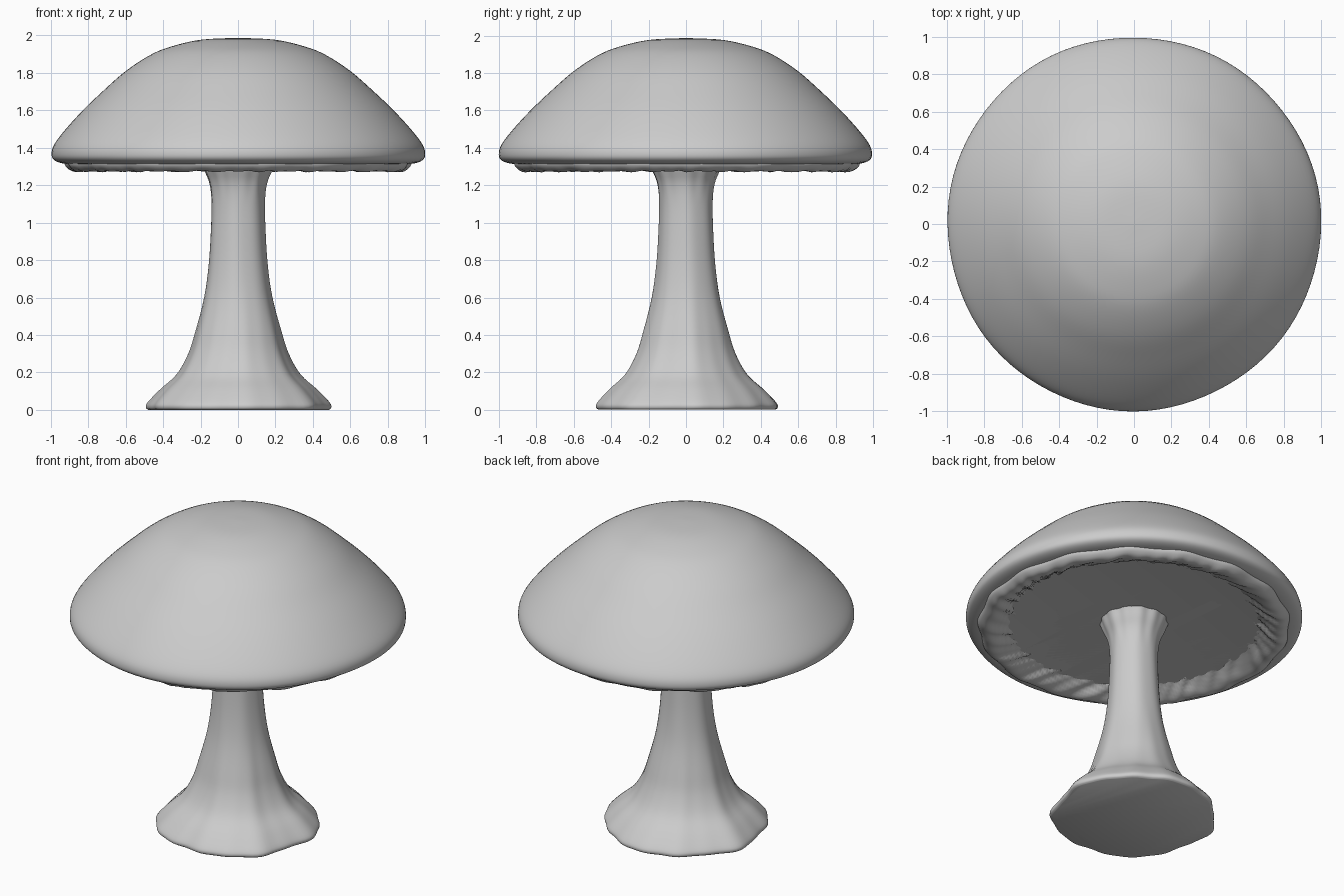
import bpy, bmesh, math
from mathutils import Vector

cube = bpy.data.objects.get("Cube")
if cube:
    bpy.data.objects.remove(cube)

GREY = (0.6, 0.6, 0.6, 1)
mat = bpy.data.materials.new("plain_grey")
mat.use_nodes = True
mat.diffuse_color = GREY
mat.node_tree.nodes["Principled BSDF"].inputs["Base Color"].default_value = GREY


def spline(points, steps):
    """Smooth curve through the profile points."""
    out = []
    for i in range(len(points) - 1):
        a, b, c, d = (Vector(points[max(0, min(j, len(points) - 1))])
                      for j in range(i - 1, i + 3))
        for s in range(steps):
            t = s / steps
            out.append(0.5 * (2 * b + (c - a) * t + (2 * a - 5 * b + 4 * c - d) * t**2
                              + (3 * b - a - 3 * c + d) * t**3))
    return out + [Vector(points[-1])]


def lathe(name, profile, shape, sides, angle):
    """Spin a profile, letting shape(r, z, a) bend each ring; cap both ends."""
    bm = bmesh.new()
    rings = []
    for r, z in profile:
        ring = []
        for i in range(sides):
            a = math.tau * i / sides
            rr, zz = shape(r, z, a)
            ring.append(bm.verts.new((rr * math.cos(a), rr * math.sin(a), zz)))
        rings.append(ring)
    for low, high in zip(rings, rings[1:]):
        for i in range(sides):
            j = (i + 1) % sides
            bm.faces.new((low[i], low[j], high[j], high[i]))
    bm.faces.new(rings[0])
    bm.faces.new(rings[-1])
    bmesh.ops.recalc_face_normals(bm, faces=bm.faces)
    mesh = bpy.data.meshes.new(name)
    bm.to_mesh(mesh)
    bm.free()
    mesh.materials.append(mat)
    obj = bpy.data.objects.new(name, mesh)
    bpy.context.collection.objects.link(obj)
    bpy.ops.object.select_all(action="DESELECT")
    obj.select_set(True)
    bpy.context.view_layer.objects.active = obj
    bpy.ops.object.shade_smooth_by_angle(angle=math.radians(angle))
    return obj


# Cap: smooth dome with a rounded lip
def cap_shape(r, z, a):
    wobble = 0.004 * math.sin(3 * a + 1) + 0.003 * math.sin(7 * a)
    return r * (1 + wobble * min(1, 2 - z)), z


dome = [(0.01, 1.987), (0.2, 1.977), (0.36, 1.94), (0.47, 1.895), (0.6, 1.81), (0.72, 1.705),
        (0.83, 1.6), (0.93, 1.49), (0.985, 1.415), (0.998, 1.365), (0.985, 1.335),
        (0.945, 1.318), (0.89, 1.315), (0.8, 1.33)]
lathe("cap", spline(dome, 4), cap_shape, 96, 60)


# Gills: hollow underside with swirling radial folds
def gill_shape(r, z, a):
    depth = math.sin(math.pi * max(0, min(1, (r - 0.16) / 0.76)))
    swirl = a + 0.35 * math.sin(5 * r) + 0.06 * math.sin(5 * a)
    fold = math.sin(46 * swirl) + 0.6 * math.sin(29 * swirl + 1)
    edge = 0.008 * math.sin(17 * a) if r > 0.8 else 0
    return r + edge, z + 0.014 * depth * fold


under = [(0.925, 1.33), (0.915, 1.3), (0.88, 1.276), (0.83, 1.282), (0.74, 1.33), (0.62, 1.385),
         (0.48, 1.43), (0.36, 1.45), (0.26, 1.44), (0.1, 1.46)]
lathe("gills", spline(under, 4), gill_shape, 288, 50)


# Stem: flared, fluted foot and a flared neck
def stem_shape(r, z, a):
    foot = max(0, 1 - z / 0.7)
    neck = max(0, (z - 1.1) / 0.35)
    flute = (0.022 * math.sin(5 * a + 2 * z) + 0.012 * math.sin(9 * a + 1)
             + 0.008 * math.sin(16 * a - 3 * z))
    ridge = 0.012 * math.sin(7 * a + z) + 0.03 * neck * math.sin(13 * a)
    return r * (1 + foot * flute + ridge), z


stalk = [(0.47, 0), (0.483, 0.012), (0.475, 0.04), (0.41, 0.11), (0.325, 0.19), (0.265, 0.3),
         (0.228, 0.42), (0.182, 0.6), (0.157, 0.78), (0.145, 0.98), (0.143, 1.12),
         (0.153, 1.21), (0.18, 1.28), (0.215, 1.36), (0.3, 1.46)]
lathe("stem", spline(stalk, 4), stem_shape, 96, 50)
